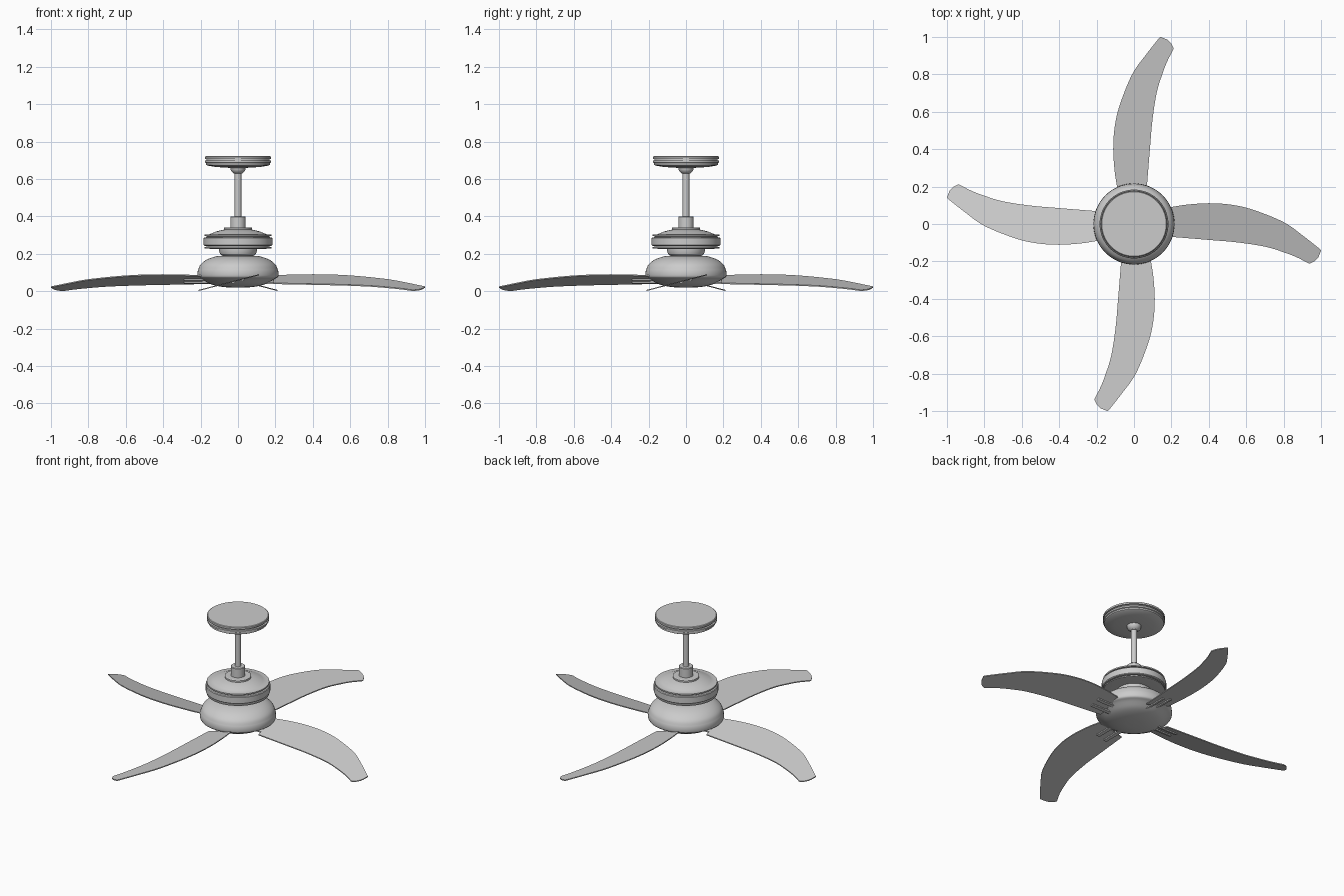
import bpy, bmesh, math
from mathutils import Vector, Matrix

if "Cube" in bpy.data.objects:
    bpy.data.objects.remove(bpy.data.objects["Cube"])


def finish(bm, name, angle=30):
    bmesh.ops.recalc_face_normals(bm, faces=bm.faces)
    me = bpy.data.meshes.new(name)
    bm.to_mesh(me)
    bm.free()
    ob = bpy.data.objects.new(name, me)
    bpy.context.collection.objects.link(ob)
    bpy.ops.object.select_all(action='DESELECT')
    ob.select_set(True)
    bpy.context.view_layer.objects.active = ob
    bpy.ops.object.shade_smooth_by_angle(angle=math.radians(angle))
    return ob


def lathe(name, profile, steps=64):
    bm = bmesh.new()
    vs = [bm.verts.new((r, 0, z)) for r, z in profile]
    es = [bm.edges.new(p) for p in zip(vs, vs[1:])]
    bmesh.ops.spin(bm, geom=vs + es, cent=(0, 0, 0), axis=(0, 0, 1),
                   angle=math.tau, steps=steps, use_merge=False)
    bmesh.ops.remove_doubles(bm, verts=bm.verts, dist=1e-5)
    return finish(bm, name)


def spline(pts, n=6):
    """Catmull-Rom curve through the points."""
    p = [Vector(q) for q in pts]
    p = [2 * p[0] - p[1]] + p + [2 * p[-1] - p[-2]]
    out = []
    for a, b, c, d in zip(p, p[1:], p[2:], p[3:]):
        for i in range(n):
            t = i / n
            out.append(0.5 * (2 * b + (c - a) * t + (2 * a - 5 * b + 4 * c - d) * t * t
                              + (3 * b - a - 3 * c + d) * t ** 3))
    return out + [p[-2]]


def tilted_slab(name, outline, drop, thick, turn):
    """Flat plate on the pitched blade plane, turned about the hub."""
    bm = bmesh.new()
    top, bot = [[bm.verts.new((x, y, 0.062 + 0.26 * y - d)) for x, y in outline]
                for d in (drop, drop + thick)]
    bm.faces.new(top)
    bm.faces.new(bot[::-1])
    n = len(outline)
    for i in range(n):
        j = (i + 1) % n
        bm.faces.new((top[i], bot[i], bot[j], top[j]))
    bm.transform(Matrix.Rotation(turn, 4, 'Z'))
    return finish(bm, name)


# Ceiling mount, joint, rod and collar
lathe("ceiling_canopy", [(0, .722), (.172, .722), (.176, .719), (.176, .708), (.168, .706),
                         (.168, .700), (.176, .698), (.176, .688), (.170, .685), (.170, .676),
                         (.163, .672), (.115, .664), (.05, .660), (0, .660)])
lathe("canopy_joint", [(0, .668), (.041, .668), (.041, .655), (.037, .643), (.028, .634),
                       (.022, .630), (0, .630)], 48)
lathe("down_rod", [(0, .64), (.018, .64), (.018, .38), (0, .38)], 32)
lathe("rod_collar", [(0, .40), (.038, .40), (.041, .397), (.041, .33), (0, .33)], 48)

# Motor housing with grooved rims
lathe("motor_housing", [(0, .342), (.070, .342), (.075, .339), (.075, .329), (.092, .326),
                        (.118, .319), (.142, .309), (.158, .303), (.178, .303), (.178, .295),
                        (.168, .294), (.168, .289), (.180, .288), (.184, .284), (.184, .247),
                        (.180, .243), (.168, .242), (.168, .237), (.178, .236), (.178, .229),
                        (.150, .227), (.105, .227), (0, .227)])
lathe("motor_neck", [(0, .235), (.101, .235), (.101, .215), (.096, .200), (.084, .190),
                     (.08, .17), (0, .17)])

# Lower hub: rounded shoulder and shallow bowl underneath
hub = spline([(.075, .190), (.115, .187), (.165, .170), (.200, .143), (.215, .110)], 5)
hub += spline([(.217, .085), (.212, .074), (.195, .066)], 3)
hub += spline([(.185, .060), (.150, .040), (.110, .028), (.060, .021), (0, .019)], 4)
lathe("lower_hub", [(0, .190)] + [tuple(v) for v in hub])

# Curved blades and twin-pronged brackets
upper = spline([(.19, .089), (.28, .103), (.40, .111), (.52, .103), (.64, .075),
                (.80, .010), (.90, -.060), (.998, -.137)])
tip = spline([(1.0, -.143), (.985, -.178), (.965, -.199), (.938, -.212)], 4)
lower = spline([(.930, -.209), (.87, -.178), (.80, -.151), (.70, -.121), (.55, -.098),
                (.40, -.085), (.19, -.068)])
for k in range(4):
    a = k * math.pi / 2
    tilted_slab(f"blade_{k + 1}", upper + tip + lower, 0, .006, a)
    for side, y in (("a", .026), ("b", -.026)):
        bar = [(.10, y - .009), (.29, y - .009), (.29, y + .009), (.10, y + .009)]
        tilted_slab(f"blade_bracket_{k + 1}{side}", bar, .005, .008, a)
